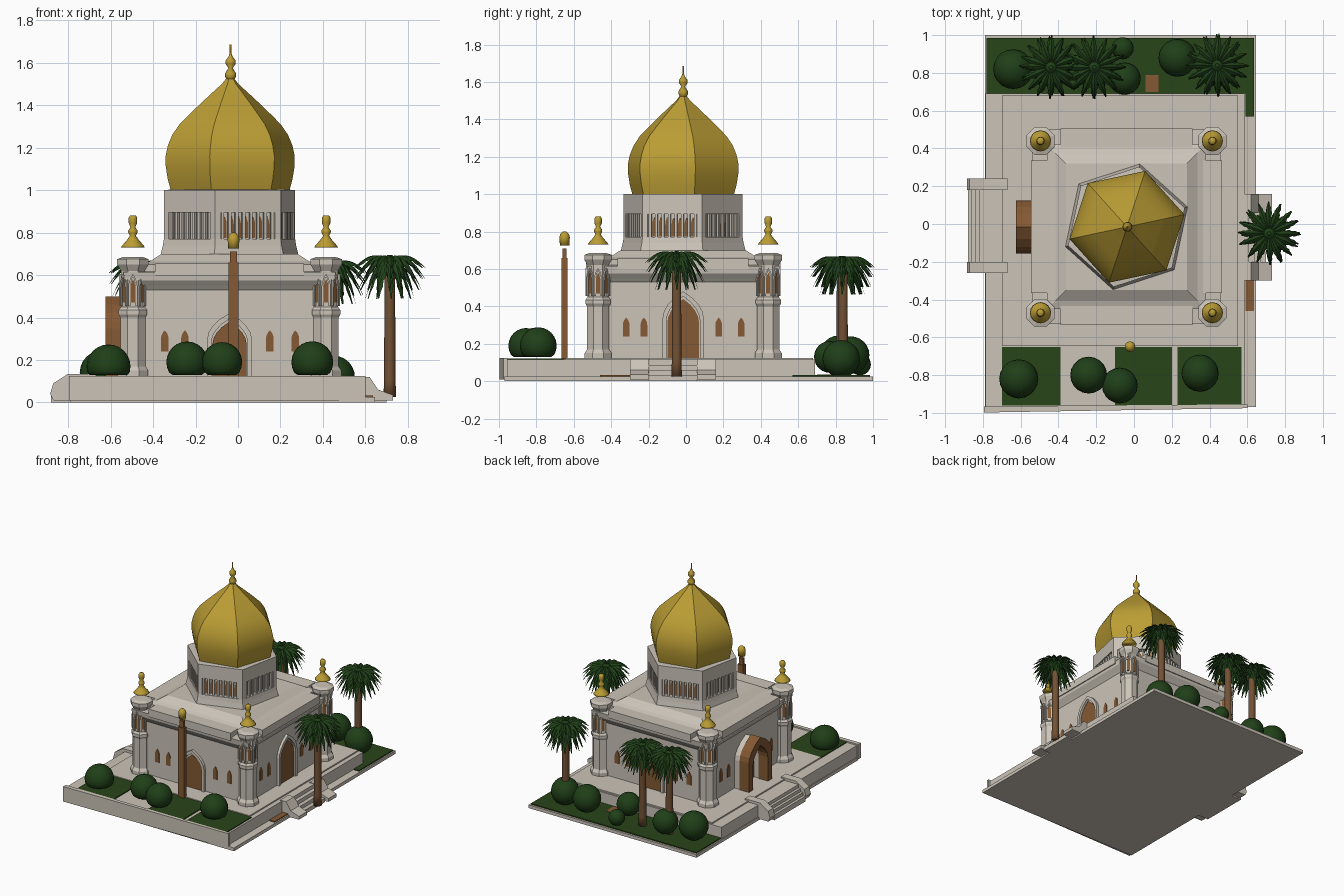
import bpy, bmesh, math, random
from mathutils import Matrix, Vector

if "Cube" in bpy.data.objects:
    bpy.data.objects.remove(bpy.data.objects["Cube"])

random.seed(3)
CX, CY = -0.04, -0.015


def mat(name, r, g, b):
    m = bpy.data.materials.new(name)
    m.diffuse_color = (r, g, b, 1)
    m.use_nodes = True
    m.node_tree.nodes["Principled BSDF"].inputs["Base Color"].default_value = m.diffuse_color
    return m


STONE = mat("pale_stone", 0.60, 0.55, 0.48)
GOLD = mat("gold", 0.50, 0.34, 0.035)
WOOD = mat("brown_wood", 0.23, 0.10, 0.033)
TRUNK = mat("palm_bark", 0.17, 0.083, 0.035)
LEAF = mat("leaf_green", 0.014, 0.05, 0.009)
GRASS = mat("grass_green", 0.022, 0.058, 0.009)


def make(name, verts, faces, m, M=None, smooth=False):
    me = bpy.data.meshes.new(name)
    me.from_pydata([tuple(M @ Vector(v)) if M else tuple(v) for v in verts], [], faces)
    bm = bmesh.new()
    bm.from_mesh(me)
    bmesh.ops.recalc_face_normals(bm, faces=bm.faces)
    for f in bm.faces:
        f.smooth = smooth
    bm.to_mesh(me)
    bm.free()
    me.materials.append(m)
    o = bpy.data.objects.new(name, me)
    bpy.context.collection.objects.link(o)
    return o


def loft(name, rings, m, M=None, smooth=False):
    """Skin a stack of equal-length rings and cap both ends."""
    n = len(rings[0])
    verts = [p for r in rings for p in r]
    faces = [(i * n + j, i * n + (j + 1) % n, (i + 1) * n + (j + 1) % n, (i + 1) * n + j)
             for i in range(len(rings) - 1) for j in range(n)]
    faces += [tuple(range(n)), tuple(range(len(verts) - n, len(verts)))]
    return make(name, verts, faces, m, M, smooth)


def lathe(name, prof, n, x, y, m, rot=0, smooth=False):
    return loft(name, [[(x + r * math.cos(rot + math.tau * j / n),
                         y + r * math.sin(rot + math.tau * j / n), z) for j in range(n)]
                       for r, z in prof], m, None, smooth)


def box(name, x0, x1, y0, y1, z0, z1, m, M=None):
    return loft(name, [[(x0, y0, z), (x1, y0, z), (x1, y1, z), (x0, y1, z)] for z in (z0, z1)], m, M)


def arch(w, h, spring=0.6, n=4):
    """Pointed arch outline in x,z."""
    right = [(w / 2, 0)] + [(w / 2 * math.cos(t * math.pi / 2) ** 0.8 if t < 1 else 0,
             h * (spring + (1 - spring) * t)) for t in [i / n for i in range(n + 1)]]
    return right + [(-x, z) for x, z in right[-2::-1]]


def arch_plate(name, w, h, y0, y1, m, M, x=0, z=0):
    return loft(name, [[(x + px, y, z + pz) for px, pz in arch(w, h)] for y in (y0, y1)], m, M)


def arch_frame(name, w, h, t, y0, y1, m, M, z):
    """Hollow pointed arch, open at the bottom."""
    o, i = arch(w, h), arch(w - 2 * t, h - 1.3 * t)
    rings = [[(a[0], y0, z + a[1]), (a[0], y1, z + a[1]), (b[0], y1, z + b[1]), (b[0], y0, z + b[1])]
             for a, b in zip(o, i)]
    return loft(name, rings, m, M)


# grounds: low plinth, raised terrace, rim wall slightly skewed
box("ground_plinth", -0.79, 0.645, -0.97, 1.0, 0, 0.025, STONE)
box("terrace", -0.785, 0.585, -0.965, 0.69, 0.02, 0.115, STONE)
loft("front_rim_wall", [[(-0.795, -0.998, z), (0.60, -0.975, z), (0.60, -0.955, z), (-0.795, -0.965, z)]
                        for z in (0.01, 0.125)], STONE)
box("building_step", -0.70, 0.55, -0.645, 0.68, 0.11, 0.125, STONE)
box("back_lawn", -0.78, 0.635, 0.69, 0.985, 0.025, 0.033, GRASS)
box("side_lawn", 0.59, 0.635, 0.57, 0.69, 0.025, 0.033, GRASS)
box("side_soil", 0.59, 0.635, -0.46, -0.3, 0.025, 0.032, WOOD)
box("back_soil", 0.06, 0.13, 0.70, 0.79, 0.03, 0.036, WOOD)
for a, b in ((-0.70, -0.39), (-0.10, 0.20), (0.23, 0.57)):
    box("front_lawn", a, b, -0.96, -0.65, 0.114, 0.122, GRASS)

# entrance steps on the left and right
for i in range(4):
    box("left_step", -0.80 - 0.02 * (i + 1), -0.78, -0.2, 0.18, 0, 0.115 - 0.025 * i, STONE)
    box("right_step", 0.58, 0.61 + 0.03 * i, -0.2, 0.06, 0, 0.115 - 0.028 * i, STONE)
for y0 in (-0.26, 0.18):
    loft("left_stair_flank", [[(-0.67, y, 0.01), (-0.87, y, 0.01), (-0.885, y, 0.04),
                               (-0.87, y, 0.09), (-0.80, y, 0.135), (-0.67, y, 0.135)]
                              for y in (y0, y0 + 0.06)], STONE)
for y0 in (-0.30, 0.06):
    loft("right_stair_flank", [[(0.57, y, 0.01), (0.73, y, 0.01), (0.73, y, 0.035),
                                (0.66, y, 0.06), (0.62, y, 0.12), (0.57, y, 0.12)]
                               for y in (y0, y0 + 0.1)], STONE)

# main hall with cornice and stepped roof
hall = [(.46, .11), (.46, .53), (.475, .55), (.495, .575), (.50, .615), (.42, .62),
        (.42, .65), (.375, .665), (.32, .70)]
loft("main_hall", [[(CX + sx * h, CY + sy * (h + .015), z)
                    for sx, sy in ((-1, -1), (1, -1), (1, 1), (-1, 1))] for h, z in hall], STONE)

# four facades: doors, windows, roof parapets
for k, (half, dw, dh) in enumerate(((.475, .17, .27), (.46, .18, .33), (.475, .16, .26), (.46, .20, .32))):
    M = Matrix.Translation((CX, CY, 0)) @ Matrix.Rotation(k * math.pi / 2, 4, 'Z')
    for x in (-.305, -.21, .19, .31):
        arch_plate("wall_window", .036, .10, -half - .005, -half + .01, WOOD, M, x, .24)
    if k == 3:
        arch_frame("left_portal", .28, .38, .05, -.585, -.505, WOOD, M, .12)
        arch_frame("left_portal_backing", .27, .37, .04, -.51, -half + .01, STONE, M, .12)
        arch_plate("left_door", dw - .02, dh - .02, -half - .006, -half + .01, WOOD, M, 0, .12)
    else:
        arch_plate("door", dw - .01, dh - .01, -half - .008, -half + .01, WOOD, M, 0, .12)
        arch_frame("door_frame", dw + .04, dh + .03, .02, -half - .02, -half + .01, STONE, M, .12)
    box("roof_parapet", -.35, .35, -half - .045, -half + .075, .595, .655, STONE, M)

# corner towers with windows and gold finials
tower = [(.078, .11), (.078, .15), (.064, .17), (.064, .40), (.073, .415), (.073, .435), (.061, .45),
         (.061, .62), (.08, .65), (.08, .675), (.05, .685)]
finial = [(.056, .73), (.05, .74), (.028, .765), (.014, .785), (.022, .80), (.022, .81), (.011, .825),
          (.02, .845), (.02, .87), (.014, .88)]
for sx in (-1, 1):
    for sy in (-1, 1):
        x, y = CX + .455 * sx, CY + .455 * sy
        lathe("corner_tower", tower, 8, x, y, STONE, math.pi / 8)
        lathe("tower_finial", finial, 16, x, y, GOLD, 0, True)
        for a in range(8):
            M = Matrix.Translation((x, y, 0)) @ Matrix.Rotation(a * math.pi / 4, 4, 'Z')
            arch_plate("tower_window", .024, .11, -.059, -.05, WOOD, M, 0, .47)
            arch_frame("tower_arch", .042, .15, .009, -.066, -.05, STONE, M, .455)

# six-sided drum with a colonnade
ROT = math.radians(18)
lathe("drum_base", [(.34, .64), (.34, .70), (.33, .74), (.325, .77)], 6, CX, CY, STONE, ROT)
lathe("drum_core", [(.285, .76), (.285, .91)], 6, CX, CY, STONE, ROT)
lathe("drum_top", [(.325, .895), (.325, 1.0), (.30, 1.002)], 6, CX, CY, STONE, ROT)
AP = .325 * math.cos(math.pi / 6)
for k in range(6):
    a = ROT + k * math.pi / 3
    lathe("drum_corner_post", [(.028, .76), (.028, .91)], 6,
          CX + .297 * math.cos(a), CY + .297 * math.sin(a), STONE, a)
    M = Matrix.Translation((CX, CY, 0)) @ Matrix.Rotation(a + math.pi * 2 / 3, 4, 'Z')
    for i in range(8):
        x = -.123 + i * .0352
        box("drum_column", x - .007, x + .007, -AP + .006, -AP + .02, .765, .90, STONE, M)
        if i < 7:
            arch_plate("drum_window", .02, .10, -.285 * math.cos(math.pi / 6) - .004, -.24, WOOD, M,
                       x + .0176, .775)

# onion dome and its finial
dome = [(.286, 1.0), (.30, 1.05), (.31, 1.11), (.311, 1.16), (.30, 1.21), (.279, 1.26), (.244, 1.31),
        (.193, 1.36), (.14, 1.41), (.085, 1.46), (.04, 1.50), (.012, 1.535)]
lathe("dome", dome, 6, CX + .003, CY, GOLD, math.radians(12)).data.shade_smooth()
bpy.data.objects["dome"].data.set_sharp_from_angle(angle=math.radians(35))
lathe("dome_finial", [(.012, 1.51), (.026, 1.535), (.026, 1.55), (.01, 1.575), (.024, 1.595), (.024, 1.61),
                      (.009, 1.63), (.004, 1.645), (.004, 1.685)], 14, CX + .005, CY, GOLD, 0, True)

# free-standing front pillar
box("front_pillar", -.045, .003, -.665, -.633, .12, .66, WOOD)
box("front_pillar_neck", -.038, -.004, -.66, -.638, .66, .71, WOOD)
lathe("front_pillar_cap", [(.025, .725), (.028, .77), (.024, .785), (.01, .80)], 12, -.021, -.649, GOLD, 0, True)

# round bushes, those in the front bed flattened underneath
for x, y, z, r in ((-.61, -.82, .17, .103), (-.24, -.80, .19, .097), (-.075, -.855, .19, .094),
                   (.35, -.79, .19, .098), (-.64, .82, .14, .105), (-.42, .85, .125, .09),
                   (-.06, .93, .09, .058), (-.05, .77, .13, .085), (.23, .88, .14, .10), (.45, .83, .12, .10)):
    prof = [(r * math.sin(t * math.pi / 12) + .0005, max(z - r * math.cos(t * math.pi / 12), .13 if y < 0 else 0))
            for t in range(13)]
    lathe("bush", prof, 20, x, y, LEAF, 0, True)


# palms: tapered trunk plus layers of serrated fronds, upper ones flatter
def palm(x, y, z0, top):
    lathe("palm_trunk", [(.03, z0), (.027, z0 + .08), (.025, top - .15), (.028, top - .04)], 10, x, y, TRUNK, 0, True)
    verts, faces = [], []
    for count, R, drop, lift in ((16, .168, .035, .03), (16, .165, .085, .03), (16, .15, .14, .02), (12, .115, .18, .01)):
        for i in range(count):
            a = math.tau * i / count + random.uniform(-.06, .06)
            d, s = Vector((math.cos(a), math.sin(a), 0)), Vector((-math.sin(a), math.cos(a), 0))
            b, n = len(verts), 11
            for j in range(n + 1):
                t = j / n
                c = Vector((x, y, top - .04 + lift * math.sin(t * math.pi) - drop * t ** 2)) + d * R * t
                w = .02 * (1 - t ** 3) * (1 if j % 2 else .6) + .003
                verts += [c - s * w - Vector((0, 0, w * .8)), c, c + s * w - Vector((0, 0, w * .8))]
            for j in range(n):
                for q in (0, 1):
                    p = b + 3 * j + q
                    faces.append((p, p + 1, p + 4, p + 3))
    make("palm_fronds", verts, faces, LEAF)
    lathe("palm_heart", [(.02, top - .12), (.05, top - .08), (.045, top - .04), (.01, top - .015)], 10, x, y, LEAF)


palm(.715, -.05, .025, .71)
for px, py in ((-.44, .83), (-.21, .83), (.44, .84)):
    palm(px, py, .025, .685)
